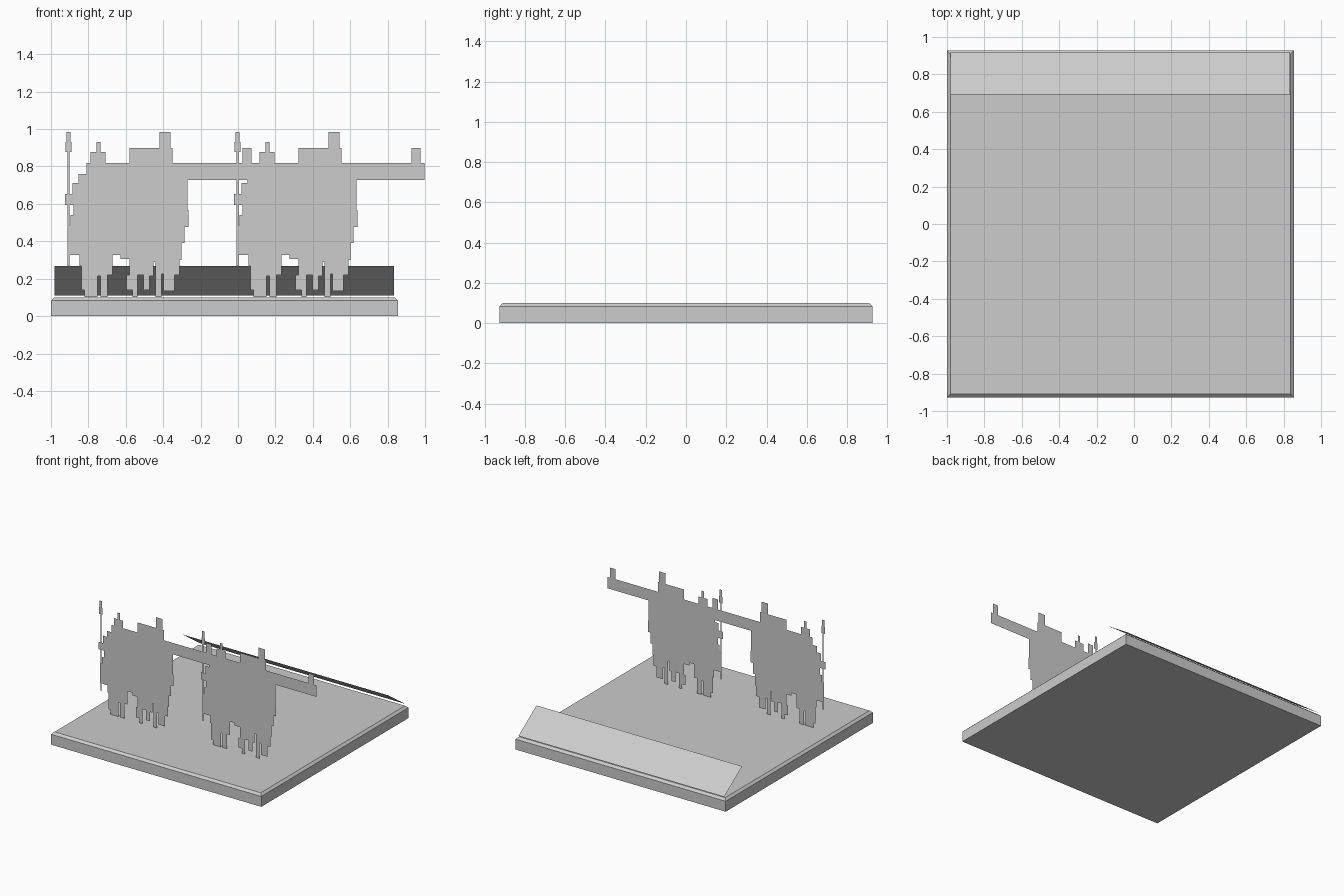
import bpy, bmesh

if "Cube" in bpy.data.objects:
    bpy.data.objects.remove(bpy.data.objects["Cube"])

grey = bpy.data.materials.new("plain grey")
grey.diffuse_color = (0.604, 0.604, 0.604, 1)
grey.use_nodes = True
grey.node_tree.nodes["Principled BSDF"].inputs["Base Color"].default_value = grey.diffuse_color


def make(name, polygons):
    """Mesh object from a list of flat polygons."""
    bm = bmesh.new()
    for poly in polygons:
        bm.faces.new([bm.verts.new(p) for p in poly])
    mesh = bpy.data.meshes.new(name)
    bm.to_mesh(mesh)
    bm.free()
    mesh.materials.append(grey)
    obj = bpy.data.objects.new(name, mesh)
    bpy.context.collection.objects.link(obj)
    return obj


# square base slab with a chamfered top rim
CX, HALF, RIM = -0.0725, 0.9275, 0.018


def ring(h, z):
    return [(CX + sx * h, sy * h, z) for sx, sy in ((-1, -1), (1, -1), (1, 1), (-1, 1))]


rings = [ring(HALF, 0), ring(HALF, 0.083), ring(HALF - RIM, 0.1)]
faces = [rings[0][::-1], rings[2]]
for lo, hi in zip(rings, rings[1:]):
    for i in range(4):
        j = (i + 1) % 4
        faces.append([lo[i], lo[j], hi[j], hi[i]])
make("base_slab", faces)

# tilted panel along the back edge
make("back_panel", [[(0.835, 0.919, 0.11), (-0.98, 0.919, 0.11),
                     (-0.98, 0.692, 0.267), (0.835, 0.692, 0.267)]])

# flat stepped cut-outs: alternating x and depth-from-top steps on a fine grid
GRID, X0, Z0, Y = 187, 238.5, 316, -0.435
STEPS = [68, 225, 71, 215, 74, 205, 73, 183, 79, 174, 87, 163, 91, 152, 97, 142,
         101, 152, 106, 163, 130, 148, 160, 132, 171, 148, 173, 163, 243, 148,
         252, 163, 256, 180, 188, 210, 189, 227, 185, 243, 182, 260, 180, 275,
         175, 291, 164, 274, 162, 297, 156, 262, 154, 276, 150, 290, 144, 275,
         138, 297, 133, 290, 127, 275, 130, 259, 121, 255, 113, 275, 108, 297,
         101, 276, 98, 297, 85, 290, 82, 266, 80, 255]


def point(u, v, shift):
    return ((u + shift - X0) / GRID, Y, (Z0 - v) / GRID)


def rect(u0, u1, v0, v1, shift):
    return [point(u, v, shift) for u, v in ((u0, v1), (u1, v1), (u1, v0), (u0, v0))]


for n, shift in enumerate((0, 169)):
    outline, v = [], STEPS[-1]
    for u, nxt in zip(STEPS[::2], STEPS[1::2]):
        outline += [point(u, v, shift), point(u, nxt, shift)]
        v = nxt
    make(f"cutout_body_{n + 1}", [outline[::-1]])
    # thin staff with a tip, a collar and a hand grip
    make(f"cutout_staff_{n + 1}", [
        rect(67, 71, 132, 142, shift), rect(66, 72, 142, 152, shift),
        rect(68.2, 69.8, 152, 194, shift), rect(65.5, 73, 194, 205, shift),
        rect(68.2, 69.8, 205, 225, shift), rect(68.2, 69.8, 255, 266, shift)])
